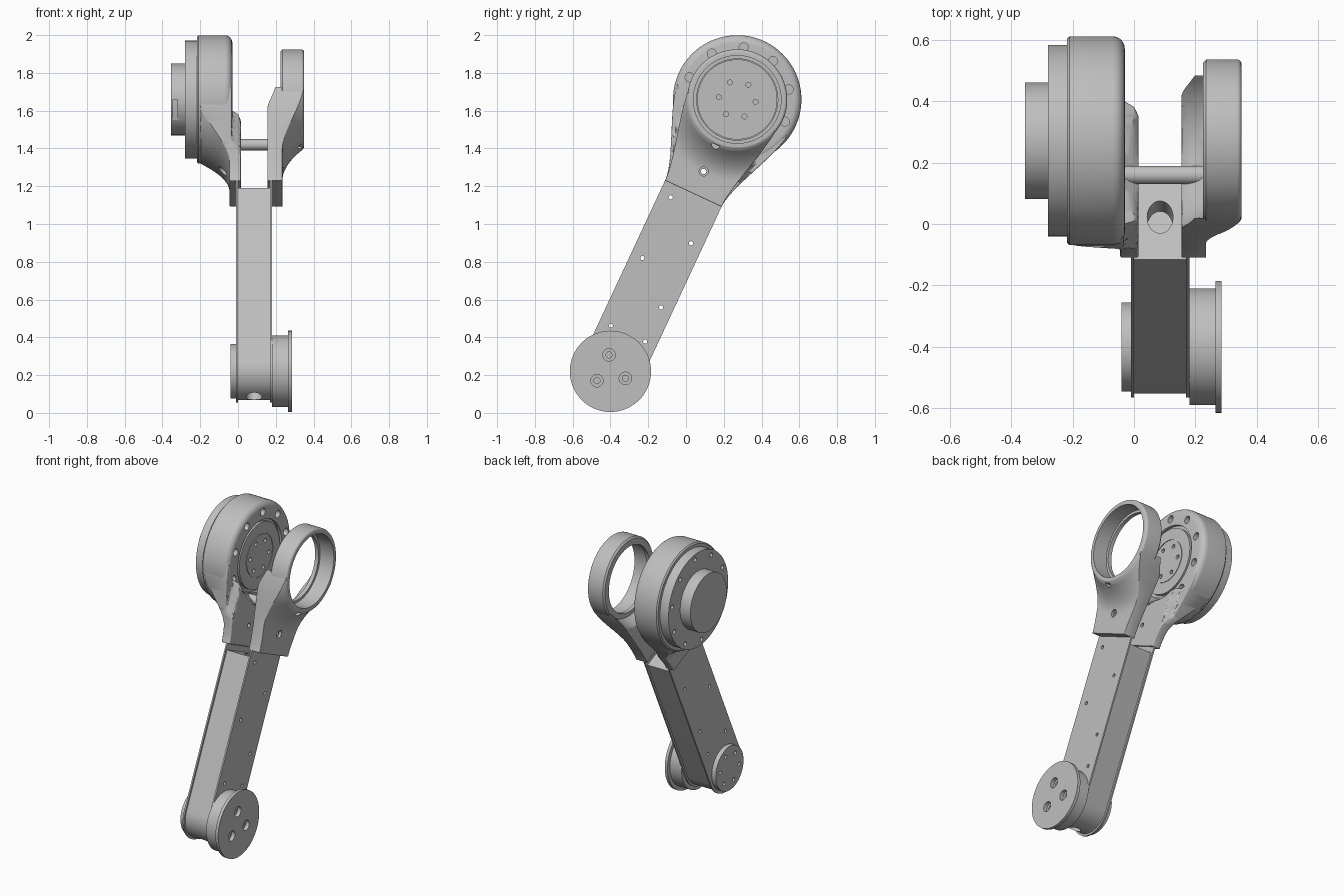
import bpy, bmesh, math
from mathutils import Matrix

if "Cube" in bpy.data.objects:
    bpy.data.objects.remove(bpy.data.objects["Cube"], do_unlink=True)

# Arm frame: x across, y over the arm's width, z along the arm; origin at lower pivot
ARM = Matrix.Translation((0, -0.4, 0.22)) @ Matrix.Rotation(math.radians(-25), 4, 'X')
TOP = 1.588          # distance from lower to upper pivot
X_AXIS = Matrix.Rotation(math.pi / 2, 4, 'Y')

metal = bpy.data.materials.new("light_grey_metal")
metal.use_nodes = True
metal.diffuse_color = (0.52, 0.52, 0.52, 1)
metal.node_tree.nodes["Principled BSDF"].inputs["Base Color"].default_value = metal.diffuse_color
parts = []


def finish(bm, name):
    bmesh.ops.recalc_face_normals(bm, faces=bm.faces)
    mesh = bpy.data.meshes.new(name)
    bm.to_mesh(mesh)
    bm.free()
    obj = bpy.data.objects.new(name, mesh)
    bpy.context.collection.objects.link(obj)
    obj.matrix_world = ARM
    mesh.materials.append(metal)
    parts.append(obj)
    return obj


def apply(obj, mod):
    bpy.context.view_layer.update()
    with bpy.context.temp_override(object=obj, active_object=obj):
        bpy.ops.object.modifier_apply(modifier=mod.name)


def cut(obj, bm):
    cutter = finish(bm, "cutter")
    cutter.hide_render = True
    parts.remove(cutter)
    mod = obj.modifiers.new("cut", 'BOOLEAN')
    mod.operation, mod.solver, mod.object = 'DIFFERENCE', 'EXACT', cutter
    apply(obj, mod)
    bpy.data.objects.remove(cutter, do_unlink=True)


def rod(bm, x0, x1, y, z, r, seg=20):
    m = Matrix.Translation(((x0 + x1) / 2, y, z)) @ X_AXIS
    bmesh.ops.create_cone(bm, cap_ends=True, segments=seg, radius1=r, radius2=r,
                          depth=abs(x1 - x0), matrix=m)


def drill(obj, points, x0, x1, r):
    bm = bmesh.new()
    for y, z in points:
        rod(bm, x0, x1, y, z, r)
    cut(obj, bm)


def circle(count, radius, z, start=0):
    return [(radius * math.sin(start + k * math.tau / count),
             z + radius * math.cos(start + k * math.tau / count)) for k in range(count)]


def revolve(name, profile, z, closed=False, seg=96):
    """Turn (x, radius) points about the cross axis; open profiles get flat caps."""
    bm = bmesh.new()
    loops = [[bm.verts.new((x, y, h)) for y, h in circle(seg, r, z)] for x, r in profile]
    pairs = list(zip(loops, loops[1:]))
    if closed:
        pairs.append((loops[-1], loops[0]))
    else:
        bm.faces.new(loops[0])
        bm.faces.new(loops[-1])
    for a, b in pairs:
        for i in range(seg):
            j = (i + 1) % seg
            bm.faces.new((a[i], a[j], b[j], b[i]))
    return finish(bm, name)


def fillet(x, r, dx, dr, steps=6):
    """Quarter round from (x, r) to (x + dx, r - dr), starting along the x axis."""
    angles = [k * math.pi / 2 / steps for k in range(steps + 1)]
    return [(x + dx * math.sin(a), r - dr * (1 - math.cos(a))) for a in angles]


def bar(name, x0, x1, half, top):
    """Flat bar with a round lower end."""
    bm = bmesh.new()
    pts = [(half, top), (-half, top)]
    pts += [(-half * math.cos(k * math.pi / 32), -half * math.sin(k * math.pi / 32)) for k in range(33)]
    face = bm.faces.new([bm.verts.new((x0, y, z)) for y, z in pts])
    ext = bmesh.ops.extrude_face_region(bm, geom=[face])
    for v in ext["geom"]:
        if isinstance(v, bmesh.types.BMVert):
            v.co.x = x1
    return finish(bm, name)


def ramp(v, a, b):
    t = min(max((v - a) / (b - a), 0), 1)
    return t * t * (3 - 2 * t)


def neck(name, arc, flare, x_in, x_out, rows=28, cols=36):
    """Blend from the beam end to a round housing; thickness follows pivot distance."""
    bm = bmesh.new()
    sides = ([], [])
    for i in range(cols + 1):
        s = 2 * i / cols - 1
        ang, rad = math.radians(80) * s, arc + flare * s * s
        y0, y1 = 0.165 * s, rad * math.sin(ang)
        z0, z1 = 1.038, TOP - rad * math.cos(ang)
        lines = ([], [])
        for j in range(rows + 1):
            t = j / rows
            y = y0 + (y1 - y0) * ramp(t, 0, 1)
            b0, b1, b2, b3 = (1 - t) ** 3, 3 * t * (1 - t) ** 2, 3 * t * t * (1 - t), t ** 3
            z = b0 * z0 + b1 * (z0 + 0.12) + b2 * (z1 - 0.12) + b3 * z1
            r = math.hypot(y, z - TOP)
            for line, x in zip(lines, (x_in(r, abs(y)), x_out(r))):
                line.append(bm.verts.new((x, y, z)))
        sides[0].append(lines[0])
        sides[1].append(lines[1])
    for g in sides:
        for i in range(cols):
            for j in range(rows):
                bm.faces.new((g[i][j], g[i + 1][j], g[i + 1][j + 1], g[i][j + 1]))
    rims = [[(g[i][0]) for i in range(cols + 1)] + [g[cols][j] for j in range(1, rows + 1)]
            + [g[i][rows] for i in range(cols - 1, -1, -1)] + [g[0][j] for j in range(rows - 1, 0, -1)]
            for g in sides]
    for k in range(len(rims[0])):
        n = (k + 1) % len(rims[0])
        bm.faces.new((rims[0][k], rims[0][n], rims[1][n], rims[1][k]))
    obj = finish(bm, name)
    mod = obj.modifiers.new("soft_edges", 'BEVEL')
    mod.width, mod.segments, mod.angle_limit = 0.012, 3, math.radians(60)
    apply(obj, mod)
    return obj


# Beam: core between two side plates, with screw holes
core = bar("beam_core", 0.0, 0.17, 0.152, 1.0)
plates = [bar("right_beam_plate", -0.01, 0.0, 0.165, 1.05),
          bar("left_beam_plate", 0.17, 0.18, 0.165, 1.05)]
screws = [(-0.1, z) for z in (0.22, 0.615, 0.97)] + [(0.1, z) for z in (0.22, 0.42, 0.795)]
for obj in [core] + plates:
    drill(obj, screws, -0.05, 0.22, 0.011)
bm = bmesh.new()
for z, ry in ((1.0, 0.058), (-0.16, 0.045)):
    m = Matrix.Translation((0.085, 0, z)) @ Matrix.Diagonal((0.042, ry, 1, 1))
    bmesh.ops.create_cone(bm, cap_ends=True, segments=40, radius1=1, radius2=1, depth=0.16, matrix=m)
cut(core, bm)

# Lower pivot: small disc on one side, flanged hub on the other
disc = revolve("lower_disc", [(-0.04, 0.145), (-0.01, 0.145)], 0)
drill(disc, circle(6, 0.1, 0), -0.06, -0.025, 0.012)
hub = revolve("lower_hub", [(0.18, 0.19), (0.265, 0.19), (0.265, 0.215), (0.285, 0.215)], 0)
bolts = circle(3, 0.087, 0, math.radians(-72 + 120 - 120))
bolts = circle(3, 0.087, 0, math.radians(-30))
drill(hub, bolts, 0.26, 0.3, 0.033)
drill(hub, bolts, 0.22, 0.3, 0.016)

# Motor housing with stepped back, end cap and rotor face
profile = [(-0.355, 0.19), (-0.28, 0.19), (-0.28, 0.312), (-0.218, 0.312), (-0.218, 0.332), (-0.21, 0.34)]
profile += fillet(-0.07, 0.34, 0.04, 0.04)
profile += [(-0.03, 0.23), (-0.05, 0.23), (-0.05, 0.212), (-0.032, 0.212), (-0.032, 0.14),
            (-0.036, 0.14), (-0.036, 0.135), (-0.032, 0.135)]
motor = revolve("motor_housing", profile, TOP)
ring10 = circle(10, 0.278, TOP, math.radians(18))
drill(motor, [p for p in ring10 if p[1] > 1.4], -0.07, 0.0, 0.024)
drill(motor, ring10, -0.3, -0.25, 0.014)
drill(motor, circle(6, 0.098, TOP, math.radians(12)), -0.06, 0.0, 0.013)
bm = bmesh.new()
slot = ARM.inverted() @ Matrix.Translation((-0.332, 0.085, 1.58)) @ Matrix.Diagonal((0.025, 0.06, 0.16, 1))
bmesh.ops.create_cube(bm, size=1, matrix=slot)
cut(motor, bm)

# Open bearing ring of the fork
outer = [(0.225, 0.215), (0.225, 0.255), (0.235, 0.265)] + fillet(0.335, 0.265, 0.015, 0.015)
revolve("bearing_ring", outer + [(0.35, 0.232), (0.25, 0.232), (0.25, 0.215)], TOP, closed=True)

# Fork necks joining the beam to the motor and the ring
right_neck = neck("motor_neck", 0.24, 0.085,
                  lambda r, y: 0.015 - 0.049 * max(1 - ramp(r, 0.235, 0.28), ramp(y, 0.195, 0.225)),
                  lambda r: -0.045 - 0.155 * (1 - min(max((r - 0.34) / 0.15, 0), 1)) ** 2)
left_neck = neck("ring_neck", 0.24, 0.02,
                 lambda r, y: 0.155 + 0.073 * (1 - ramp(r, 0.235, 0.29)),
                 lambda r: 0.235 + 0.112 * (1 - min(max((r - 0.262) / 0.17, 0), 1)) ** 2)
for obj, x0, x1 in ((right_neck, -0.2, -0.03), (left_neck, 0.22, 0.4)):
    drill(obj, [(0, 1.168)], -0.2, 0.4, 0.014)
    drill(obj, [(0, 1.168)], x0, x1, 0.024)
drill(left_neck, [(0, 1.324)], 0.25, 0.4, 0.022)

# Cross rod between the necks
bm = bmesh.new()
rod(bm, -0.04, 0.24, 0, 1.324, 0.03, 32)
finish(bm, "cross_rod")

# Smooth the round surfaces and keep hard edges
for obj in bpy.context.view_layer.objects:
    obj.select_set(obj in parts)
bpy.context.view_layer.objects.active = parts[0]
bpy.ops.object.shade_smooth_by_angle(angle=math.radians(35))
